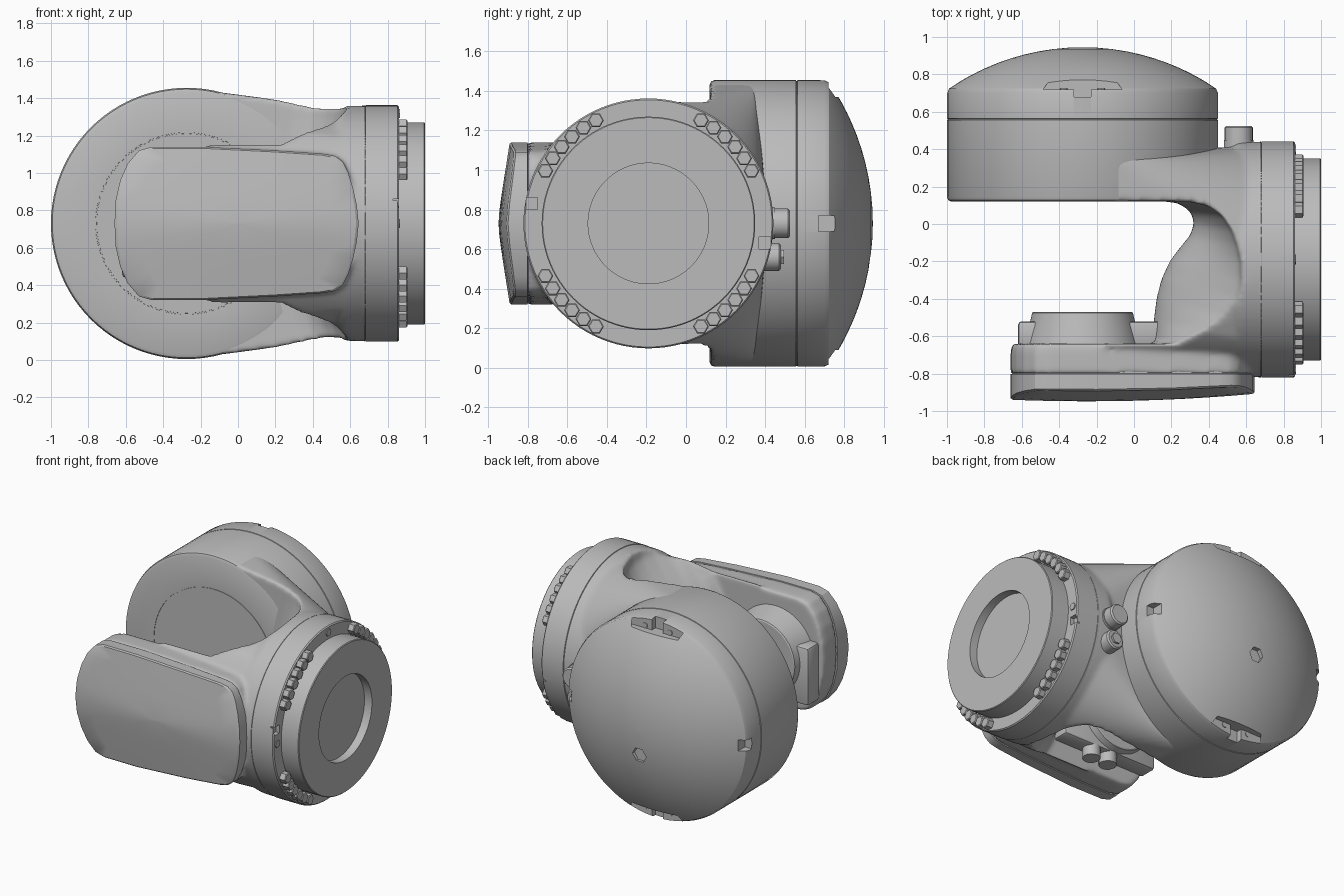
import bpy, bmesh
from math import sin, cos, pi, radians, sqrt
from mathutils import Vector, Matrix

old = bpy.data.objects.get("Cube")
if old:
    bpy.data.objects.remove(old, do_unlink=True)

grey = bpy.data.materials.new("cast_grey")
grey.use_nodes = True
grey.diffuse_color = (0.5, 0.5, 0.5, 1)
grey.node_tree.nodes["Principled BSDF"].inputs["Base Color"].default_value = (0.5, 0.5, 0.5, 1)

HX, HZ = -0.275, 0.73          # motor housing axis (along y)
FY = -0.19                     # flange axis (along x)


def finish(name, bm, smooth=30):
    bmesh.ops.remove_doubles(bm, verts=bm.verts, dist=1e-5)
    bmesh.ops.recalc_face_normals(bm, faces=bm.faces)
    me = bpy.data.meshes.new(name)
    bm.to_mesh(me)
    bm.free()
    me.materials.append(grey)
    ob = bpy.data.objects.new(name, me)
    bpy.context.collection.objects.link(ob)
    shade(ob, smooth)
    return ob


def shade(ob, angle=30):
    bpy.ops.object.select_all(action='DESELECT')
    ob.select_set(True)
    bpy.context.view_layer.objects.active = ob
    bpy.ops.object.shade_smooth_by_angle(angle=radians(angle))


def boolean(ob, cutter, op='DIFFERENCE'):
    mod = ob.modifiers.new("cut", 'BOOLEAN')
    mod.operation, mod.object, mod.solver = op, cutter, 'EXACT'
    bpy.context.view_layer.objects.active = ob
    bpy.ops.object.modifier_apply(modifier=mod.name)
    bpy.data.objects.remove(cutter, do_unlink=True)
    shade(ob)


def skin(bm, rings):
    """Join closed rings of points into a capped tube."""
    rows = [[bm.verts.new(p) for p in r] for r in rings]
    n = len(rows[0])
    for a, b in zip(rows, rows[1:]):
        for i in range(n):
            j = (i + 1) % n
            bm.faces.new((a[i], a[j], b[j], b[i]))
    bm.faces.new(rows[0])
    bm.faces.new(rows[-1])


def ring(axis, centre, t, r, n=96):
    """Circle of radius r at distance t along the x or y axis."""
    pts = []
    for i in range(n):
        a = 2 * pi * i / n
        u, v = r * cos(a), r * sin(a)
        pts.append((t, centre[0] + u, centre[1] + v) if axis == 'x'
                   else (centre[0] + u, t, centre[1] + v))
    return pts


def tube(name, rings):
    bm = bmesh.new()
    skin(bm, rings)
    return finish(name, bm)


def lathe(name, axis, centre, profile, n=96):
    return tube(name, [ring(axis, centre, t, r, n) for t, r in profile])


def box(name, lo, hi, bevel=0.0):
    bm = bmesh.new()
    bmesh.ops.create_cube(bm, size=1)
    lo, hi = Vector(lo), Vector(hi)
    for v in bm.verts:
        v.co = Vector(a * b for a, b in zip(v.co, hi - lo)) + (lo + hi) / 2
    if bevel:
        bmesh.ops.bevel(bm, geom=bm.edges[:], offset=bevel, segments=2, affect='EDGES', profile=0.5)
    return finish(name, bm)


def hull(name, points):
    bm = bmesh.new()
    for p in points:
        bm.verts.new(p)
    out = bmesh.ops.convex_hull(bm, input=bm.verts)
    loose = {g for g in out["geom_interior"] + out["geom_unused"] if isinstance(g, bmesh.types.BMVert)}
    bmesh.ops.delete(bm, geom=list(loose), context='VERTS')
    return finish(name, bm)


# Outline of the front arm, mirrored top to bottom
half = [(-0.66, 0.0), (-0.655, 0.12), (-0.63, 0.23), (-0.59, 0.32), (-0.53, 0.39), (-0.46, 0.41),
        (-0.2, 0.41), (0.2, 0.39), (0.46, 0.372), (0.52, 0.36), (0.56, 0.33), (0.59, 0.27),
        (0.615, 0.19), (0.635, 0.1), (0.645, 0.0)]
outline = half + [(x, -z) for x, z in half[-2:0:-1]]


def arm_ring(y, scale):
    return [(x * scale, y, HZ + z * scale) for x, z in outline]


# Yoke body: housing side and arm side, both blended into the flange collar
shoulder = ring('x', (FY, HZ), 0.5, 0.6) + ring('x', (FY, HZ), 0.68, 0.6)
house = ring('y', (HX, HZ), 0.1, 0.718) + ring('y', (HX, HZ), 0.36, 0.718)
body = hull("yoke_body", house + shoulder)
root = [p for p in arm_ring(-0.63, 0.99) + arm_ring(-0.79, 0.99) if p[0] > -0.25]
neck = hull("arm_neck", root + shoulder)
boolean(neck, lathe("neck_limit", 'x', (FY, HZ), [(-1, 0.625), (0.8, 0.625)]), 'INTERSECT')
boolean(body, neck, 'UNION')
boolean(body, lathe("collar", 'x', (FY, HZ), [(0.44, 0.56), (0.48, 0.59), (0.52, 0.605), (0.56, 0.628),
                                              (0.69, 0.63)]), 'UNION')
boolean(body, tube("arm", [arm_ring(-0.62, 0.98), arm_ring(-0.68, 1), arm_ring(-0.8, 1)]), 'UNION')

# Scooped gap of the yoke, shallow at mid height and deep towards top and bottom
mid = [(0.15, 0.122), (0.23, 0.112), (0.28, 0.085), (0.31, 0.05), (0.32, 0.0), (0.3, -0.06), (0.25, -0.12),
       (0.19, -0.2), (0.145, -0.3), (0.12, -0.4), (0.105, -0.52), (0.1, -0.64)]
rim = [(0.2, 0.122), (0.3, 0.118), (0.4, 0.095), (0.47, 0.045), (0.52, -0.03), (0.55, -0.11), (0.57, -0.2),
       (0.575, -0.3), (0.56, -0.4), (0.52, -0.5), (0.44, -0.58), (0.3, -0.64)]
levels = []
for k in range(-20, 21):
    t = k / 20
    s = min(1.0, abs(t) / 0.72)
    w = s * s * (1.4 - 0.4 * s * s)
    row = [Vector(a).lerp(Vector(b), w) for a, b in zip(mid, rim)]
    levels.append([(p.x, p.y, HZ + 0.8 * t) for p in row]
                  + [(-1.3, -0.64, HZ + 0.8 * t), (-1.3, 0.122, HZ + 0.8 * t)])
boolean(body, tube("gap_cutter", levels))

# Soft cast fillets over the whole yoke
remesh = body.modifiers.new("even_mesh", 'REMESH')
remesh.mode, remesh.voxel_size, remesh.use_smooth_shade = 'VOXEL', 0.014, True
soften = body.modifiers.new("fillets", 'SMOOTH')
soften.factor, soften.iterations = 0.5, 10

# Motor housing with seam and domed cover
R = 1.265
dome = [(0.945 - R + sqrt(R * R - r * r), r) for r in [0.715 * cos(i * pi / 28) for i in range(14)] + [0.002]]
housing = lathe("motor_housing", 'y', (HX, HZ),
                [(0.119, 0.001), (0.119, 0.48), (0.126, 0.481), (0.126, 0.486), (0.119, 0.487),
                 (0.119, 0.70), (0.127, 0.718), (0.145, 0.725),
                 (0.556, 0.725), (0.558, 0.72), (0.562, 0.72), (0.564, 0.725), (0.70, 0.725)] + dome)

# Pockets and notches round the dome
for s in (1, -1):
    z0, z1 = sorted((HZ + s * 0.64, HZ + s * 0.9))
    boolean(housing, tube("pocket_cutter", [
        [(HX + w, y, z) for w, y in ((0.21, 0.72), (0.13, 0.84), (-0.13, 0.84), (-0.21, 0.72))]
        for z in (z0, z1)]))
    x0, x1 = sorted((HX + s * 0.67, HX + s * 0.9))
    boolean(housing, box("notch_cutter", (x0, 0.67, HZ - 0.04), (x1, 0.78, HZ + 0.04)))
    boolean(housing, box("catch_cutter", (HX - 0.045, 0.68, min(z0, z1)), (HX + 0.045, 0.73, max(z0, z1))))
    for dx in (-0.1, 0.1):
        lathe("pocket_screw", 'y', (HX + dx, HZ + s * 0.66), [(0.7, 0.02), (0.725, 0.02)], 8)
boolean(housing, lathe("plug_cutter", 'y', (HX, 0.55), [(0.905, 0.055), (1.0, 0.055)], 6))

# Output flange with seam, step and recessed centre
flange = lathe("output_flange", 'x', (FY, HZ),
               [(0.64, 0.3), (0.64, 0.628), (0.678, 0.63), (0.68, 0.625), (0.683, 0.632), (0.852, 0.632),
                (0.86, 0.625), (0.86, 0.54), (0.995, 0.54), (1.0, 0.535), (1.0, 0.305), (0.94, 0.305),
                (0.94, 0.001)])
for y, z in ((-0.78, 0.83), (0.4, 0.63)):
    boolean(flange, box("slot_cutter", (0.83, y - 0.03, z - 0.03), (0.9, y + 0.03, z + 0.03)))

# Hex bolts: six in each quarter of the flange
for q in range(4):
    for i in range(6):
        a = q * pi / 2 + radians(27 + 7.2 * i)
        c = (FY + 0.585 * cos(a), HZ + 0.585 * sin(a))
        lathe("flange_bolt", 'x', c, [(0.85, 0.04), (0.9, 0.04), (0.905, 0.034)], 6)
for a in (pi / 2, pi, 0):
    c = (FY + 0.588 * cos(a), HZ + 0.588 * sin(a))
    lathe("dowel_pin", 'x', c, [(0.85, 0.027), (0.867, 0.027)], 6)

# Front arm cover with a crowned face
rings = [arm_ring(-0.78, 0.985), arm_ring(-0.8, 0.985), arm_ring(-0.802, 1)]
for s in (1, 0.98, 0.8, 0.6, 0.4, 0.2, 0.001):
    edge = 0.008 if s == 1 else 0
    rings.append([(x, -0.955 + 0.16 * sqrt((z - HZ) ** 2 + 0.004) + 0.05 * x * x + 0.025 * x + edge, z)
                  for x, _, z in arm_ring(0, s)])
tube("arm_cover", rings)

# Bearing boss and clamp block on the inner side of the arm
lathe("bearing_boss", 'y', (HX, HZ), [(-0.68, 0.32), (-0.64, 0.31), (-0.5, 0.275), (-0.475, 0.27), (-0.47, 0.262),
                                      (-0.47, 0.001)])
box("clamp_block", (-0.62, -0.66, 0.44), (0.15, -0.52, 0.86), 0.02)
for x in (-0.26, -0.12):
    bm = bmesh.new()
    bmesh.ops.create_cone(bm, cap_ends=True, segments=16, radius1=0.06, radius2=0.06, depth=0.1,
                          matrix=Matrix.Translation((x, -0.58, 0.42)))
    finish("clamp_screw", bm)

# Cable ports on the back of the yoke
lathe("port_base", 'y', (0.56, HZ), [(0.36, 0.08), (0.45, 0.08)], 32)
lathe("upper_port", 'y', (0.56, HZ), [(0.4, 0.075), (0.515, 0.075), (0.525, 0.065)], 32)
lathe("lower_port", 'y', (0.56, 0.56), [(0.34, 0.07), (0.47, 0.07), (0.48, 0.06)], 32)
lathe("lower_port_nut", 'y', (0.56, 0.56), [(0.4, 0.04), (0.495, 0.04)], 6)
